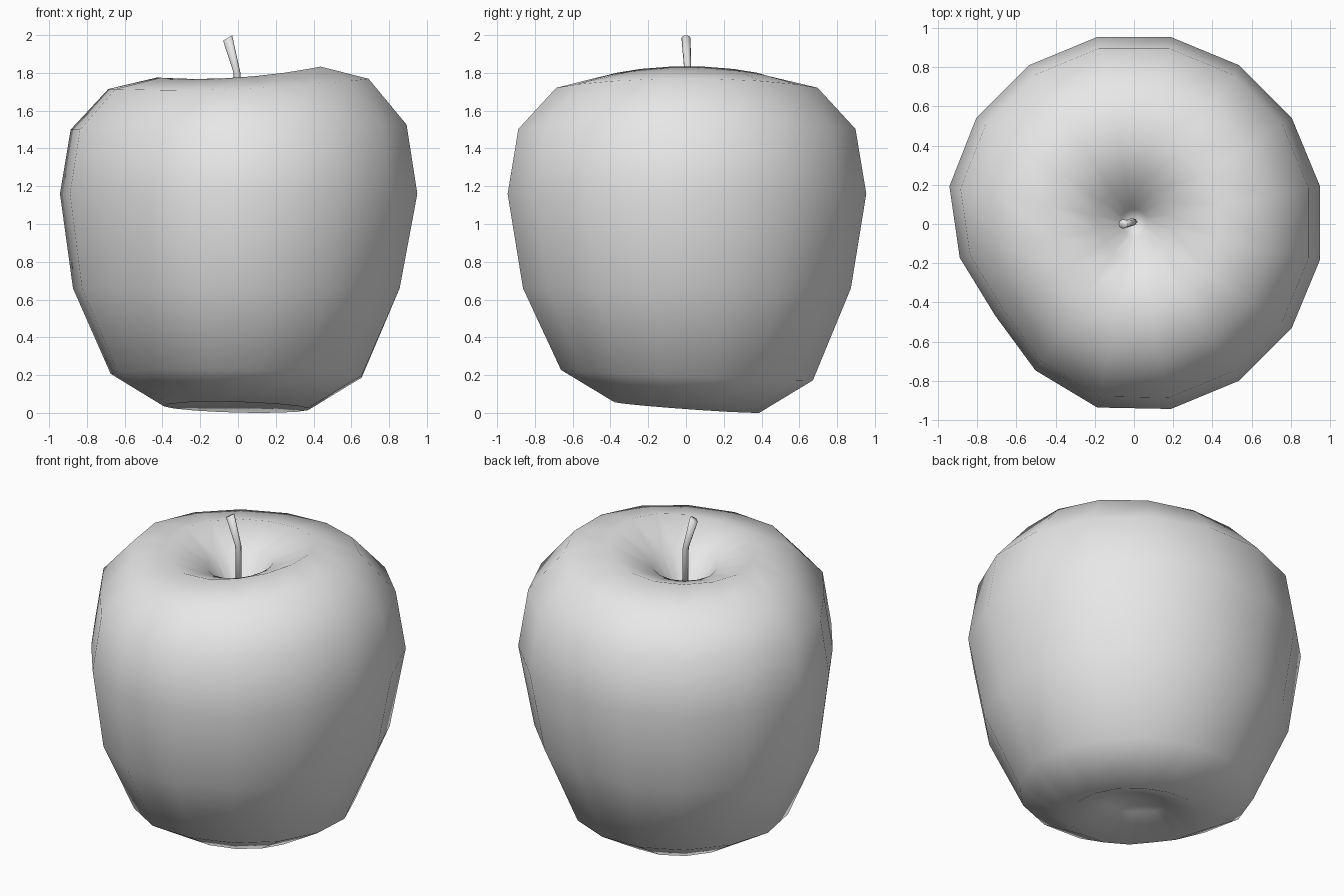
import bpy, bmesh
from math import cos, sin, pi, radians
from mathutils import Vector

cube = bpy.data.objects.get("Cube")
if cube:
    bpy.data.objects.remove(cube)

grey = bpy.data.materials.new("light grey")
grey.use_nodes = True
colour = (0.8, 0.8, 0.8, 1)
grey.diffuse_color = colour
grey.node_tree.nodes["Principled BSDF"].inputs["Base Color"].default_value = colour


def finish(name, bm):
    bmesh.ops.recalc_face_normals(bm, faces=bm.faces)
    mesh = bpy.data.meshes.new(name)
    bm.to_mesh(mesh)
    bm.free()
    mesh.materials.append(grey)
    mesh.shade_smooth()
    obj = bpy.data.objects.new(name, mesh)
    bpy.context.collection.objects.link(obj)
    return obj


def skin(bm, rings):
    # Bridge neighbouring rings of equal length with quads
    for low, high in zip(rings, rings[1:]):
        n = len(low)
        for i in range(n):
            j = (i + 1) % n
            bm.faces.new((low[i], low[j], high[j], high[i]))


def cap(bm, ring, point):
    tip = bm.verts.new(point)
    for i, v in enumerate(ring):
        bm.faces.new((v, ring[(i + 1) % len(ring)], tip))


# Fruit: revolved profile, tilted at both ends and flattened on one side
SIDES = 16
profile = [(0.17, 0.10), (0.39, 0.0), (0.68, 0.18), (0.885, 0.66), (0.968, 1.16),
           (0.91, 1.50), (0.705, 1.715), (0.445, 1.775), (0.2, 1.68), (0.07, 1.52)]


def fruit_point(r, z, a):
    dent = max(0, cos(a - radians(214))) ** 8
    r *= 1 - 0.12 * dent
    if z < 0.3:
        z += 0.03 + 0.03 * cos(a - radians(250)) - 0.1 * max(0, z - 0.1)
    if z > 1.3:
        z += (0.03 * cos(a) + 0.03 * cos(a) ** 2) * min(1, (z - 1.3) / 0.45) * min(1, r / 0.4)
    return (r * cos(a) - (0.012 if z < 0.9 else 0), r * sin(a) + 0.005, z)


bm = bmesh.new()
rings = [[bm.verts.new(fruit_point(r, z, 2 * pi * (i + 0.5) / SIDES)) for i in range(SIDES)]
         for r, z in profile]
skin(bm, rings)
cap(bm, rings[0], (0, 0, 0.17))
cap(bm, rings[-1], (0, 0.01, 1.46))
finish("fruit", bm)

# Stem: bent tapered tube, wider at the slanted tip
path = [(0, 0.01, 1.44, 0.018), (-0.005, 0.01, 1.8, 0.018), (-0.055, 0.0, 1.985, 0.024)]
bm = bmesh.new()
rings = []
for k, (x, y, z, r) in enumerate(path):
    slant = 0.6 if k == 2 else 0
    rings.append([bm.verts.new(Vector((x + r * cos(a), y + r * sin(a), z + slant * r * cos(a))))
                  for a in (2 * pi * i / 8 for i in range(8))])
skin(bm, rings)
cap(bm, rings[0], path[0][:3])
cap(bm, rings[-1], path[-1][:3])
finish("stem", bm)
